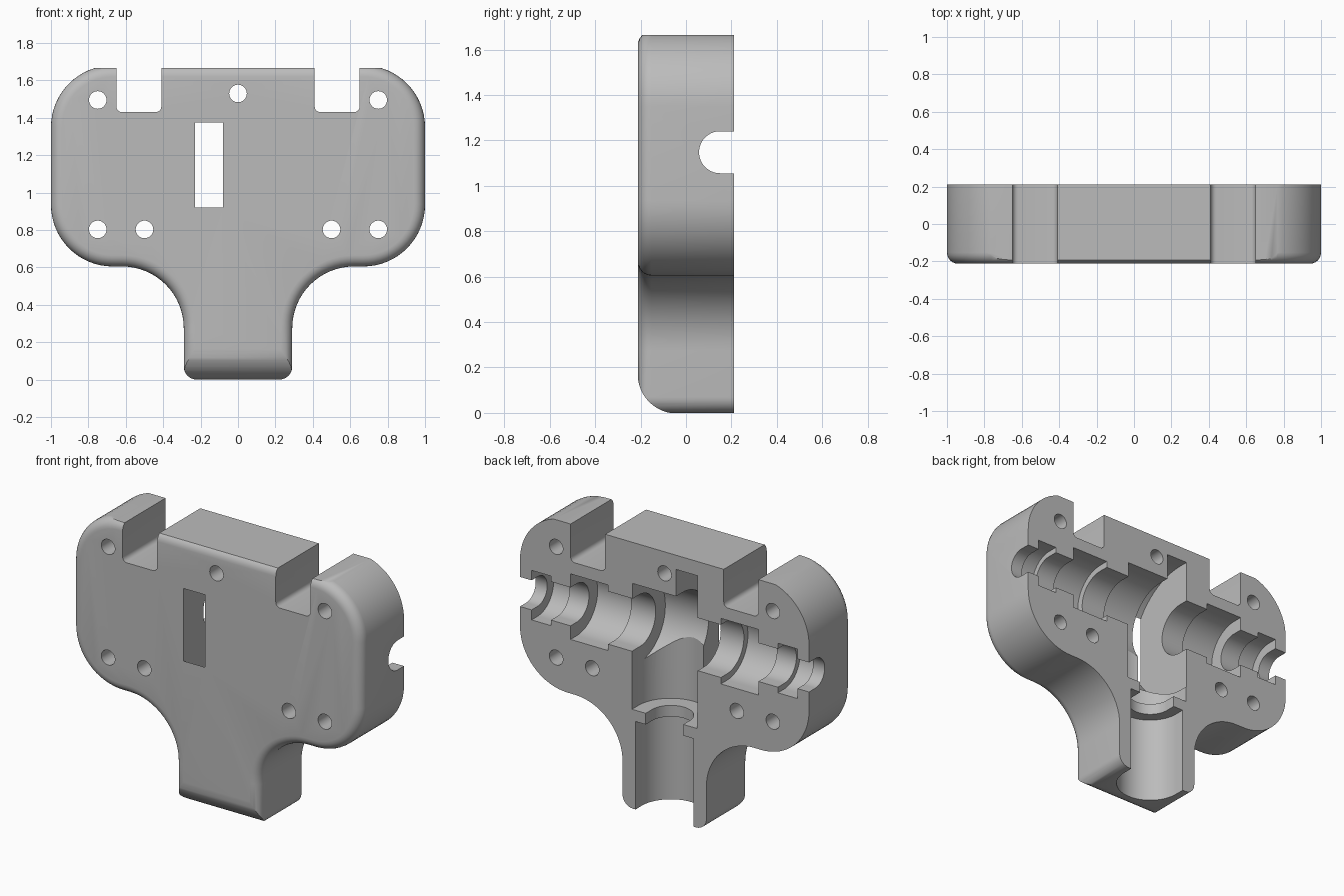
import bpy
import bmesh
from math import sin, cos, radians

if "Cube" in bpy.data.objects:
    bpy.data.objects.remove(bpy.data.objects["Cube"], do_unlink=True)

HALF = 0.2125      # half thickness of the housing
AXIS_Y = 0.15      # depth of both shaft axes
AXIS_Z = 1.148     # height of the cross shaft

grey = bpy.data.materials.new("plain grey")
grey.use_nodes = True
grey.diffuse_color = (0.5, 0.5, 0.5, 1)
grey.node_tree.nodes["Principled BSDF"].inputs["Base Color"].default_value = (0.5, 0.5, 0.5, 1)


def arc(cx, cy, r, a0, a1, n=16):
    angles = [radians(a0 + (a1 - a0) * i / n) for i in range(n + 1)]
    return [(cx + r * cos(a), cy + r * sin(a)) for a in angles]


def prism(name, points, axis, lo, hi, front_bevel=0):
    """Extrude a closed 2D outline along one axis."""
    place = {"x": lambda u, v, t: (t, u, v),
             "y": lambda u, v, t: (u, t, v),
             "z": lambda u, v, t: (u, v, t)}[axis]
    bm = bmesh.new()
    ends = [[bm.verts.new(place(u, v, t)) for u, v in points] for t in (lo, hi)]
    rim = bm.faces.new(ends[0])
    bm.faces.new(ends[1][::-1])
    n = len(points)
    for i in range(n):
        j = (i + 1) % n
        bm.faces.new((ends[0][j], ends[0][i], ends[1][i], ends[1][j]))
    bmesh.ops.recalc_face_normals(bm, faces=bm.faces)
    if front_bevel:
        bmesh.ops.bevel(bm, geom=list(rim.edges), offset=front_bevel, segments=6,
                        profile=0.5, affect="EDGES", clamp_overlap=False)
        bmesh.ops.recalc_face_normals(bm, faces=bm.faces)
    mesh = bpy.data.meshes.new(name)
    bm.to_mesh(mesh)
    bm.free()
    mesh.materials.append(grey)
    obj = bpy.data.objects.new(name, mesh)
    bpy.context.scene.collection.objects.link(obj)
    return obj


# Outer body: rounded shoulders flowing into a narrow stem
side = (arc(0.22, 0.07, 0.07, -90, 0, 8)
        + arc(0.62, 0.275, 0.33, 180, 90)
        + arc(0.67, 0.935, 0.33, -90, 0)
        + arc(0.67, 1.35, 0.33, 0, 90))
outline = side + [(-x, z) for x, z in reversed(side)]
body = prism("half_housing", outline, "y", -HALF, HALF, front_bevel=0.06)
bpy.context.view_layer.objects.active = body
body.select_set(True)


def cut(cutter):
    cutter.hide_render = True
    mod = body.modifiers.new("cut", "BOOLEAN")
    mod.operation = "DIFFERENCE"
    mod.solver = "EXACT"
    mod.object = cutter
    bpy.ops.object.modifier_apply(modifier=mod.name)
    bpy.data.objects.remove(cutter, do_unlink=True)


def cross_bore(r, x0, x1):
    """Channel along x with a round floor, open at the back."""
    pts = [(0.3, AXIS_Z + r)] + arc(AXIS_Y, AXIS_Z, r, 90, 270, 32) + [(0.3, AXIS_Z - r)]
    cut(prism("cross_bore_cutter", pts, "x", x0, x1))


def stem_bore(r, z0, z1):
    """Channel along z with a round floor, open at the back."""
    pts = [(-r, 0.3)] + arc(0, AXIS_Y, r, 180, 360, 32) + [(r, 0.3)]
    cut(prism("stem_bore_cutter", pts, "z", z0, z1))


# Flat top and the large rounding under the stem's front
cut(prism("top_cutter", [(-2, 1.665), (2, 1.665), (2, 2), (-2, 2)], "y", -1, 1))
toe = arc(-0.039, 0.171, 0.174, 180, 270, 12)
cut(prism("toe_cutter", toe + [(-0.039, -0.1), (-0.3, -0.1), (-0.3, 0.171)], "x", -0.5, 0.5))

# Two top notches with rounded lower corners
for s in (-1, 1):
    pts = (arc(0.44, 1.46, 0.03, 180, 270, 5) + arc(0.62, 1.46, 0.03, 270, 360, 5)
           + [(0.65, 1.8), (0.41, 1.8)])
    cut(prism("notch_cutter", [(s * x, z) for x, z in pts], "y", -0.5, 0.5))

# Screw holes
holes = [(0, 1.53)] + [(s * x, z) for s in (-1, 1)
                       for x, z in ((0.75, 1.495), (0.75, 0.803), (0.5, 0.803))]
for x, z in holes:
    cut(prism("hole_cutter", arc(x, z, 0.047, 0, 350, 35), "y", -0.5, 0.5))

# Cross shaft: gear slot, central chamber, stepped bearing seats
cross_bore(0.428, -0.23, -0.08)
cross_bore(0.26, -0.16, 0.22)
cross_bore(0.165, -0.5, 0.5)
cross_bore(0.12, -0.85, 0.85)
cross_bore(0.0925, -1.2, 1.2)
for s in (-1, 1):
    cross_bore(0.205, *sorted((s * 0.39, s * 0.65)))
    cross_bore(0.155, *sorted((s * 0.785, s * 0.92)))

# Stem shaft: upper chamber, neck and open lower socket
stem_bore(0.225, 0.62, AXIS_Z)
stem_bore(0.13, 0.4, 0.8)
stem_bore(0.2, -0.2, 0.55)

bpy.ops.object.shade_smooth_by_angle(angle=radians(30))

# Stand centred on the ground
body.location = (0, 0, 0)
